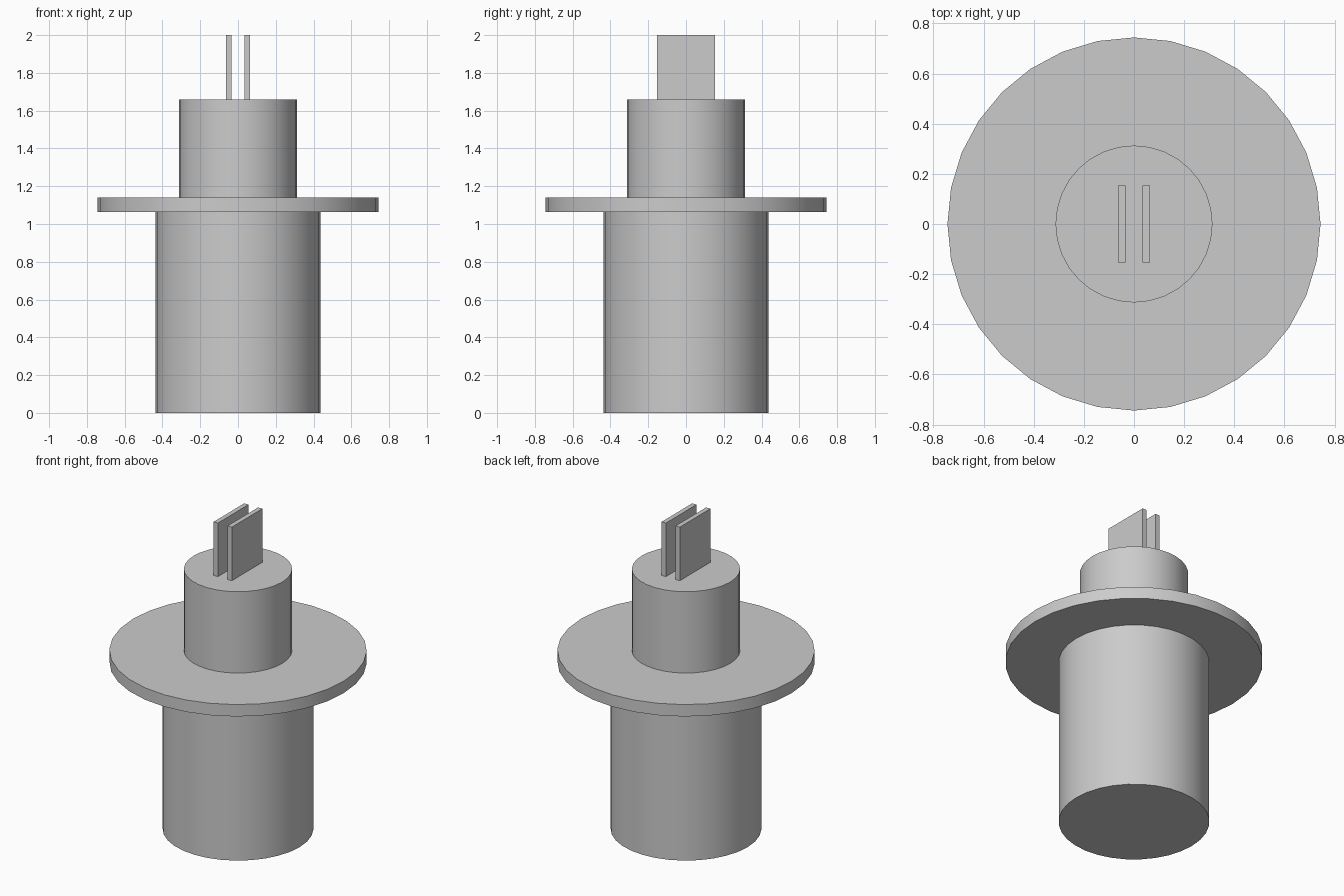
import bpy
import math

if "Cube" in bpy.data.objects:
    bpy.data.objects.remove(bpy.data.objects["Cube"])


def cylinder(name, radius, z0, z1, sides):
    bpy.ops.mesh.primitive_cylinder_add(vertices=sides, radius=radius, depth=z1 - z0,
                                        location=(0, 0, (z0 + z1) / 2))
    obj = bpy.context.object
    obj.name = name
    bpy.ops.object.shade_smooth_by_angle(angle=math.radians(30))
    return obj


def box(name, x, size, z0, z1):
    bpy.ops.mesh.primitive_cube_add(size=1, location=(x, 0, (z0 + z1) / 2))
    obj = bpy.context.object
    obj.name = name
    obj.scale = (size[0], size[1], z1 - z0)
    bpy.ops.object.transform_apply(location=False, rotation=False, scale=True)
    return obj


# Stacked round parts: lower body, wide flange, narrower neck
cylinder("lower_body", 0.436, 0.0, 1.063, 32)
cylinder("flange", 0.744, 1.063, 1.139, 32)
cylinder("upper_neck", 0.313, 1.139, 1.658, 32)

# Pair of flat upright blades on top
for side, x in (("left", -0.049), ("right", 0.049)):
    box(side + "_blade", x, (0.03, 0.308), 1.658, 2.0)
